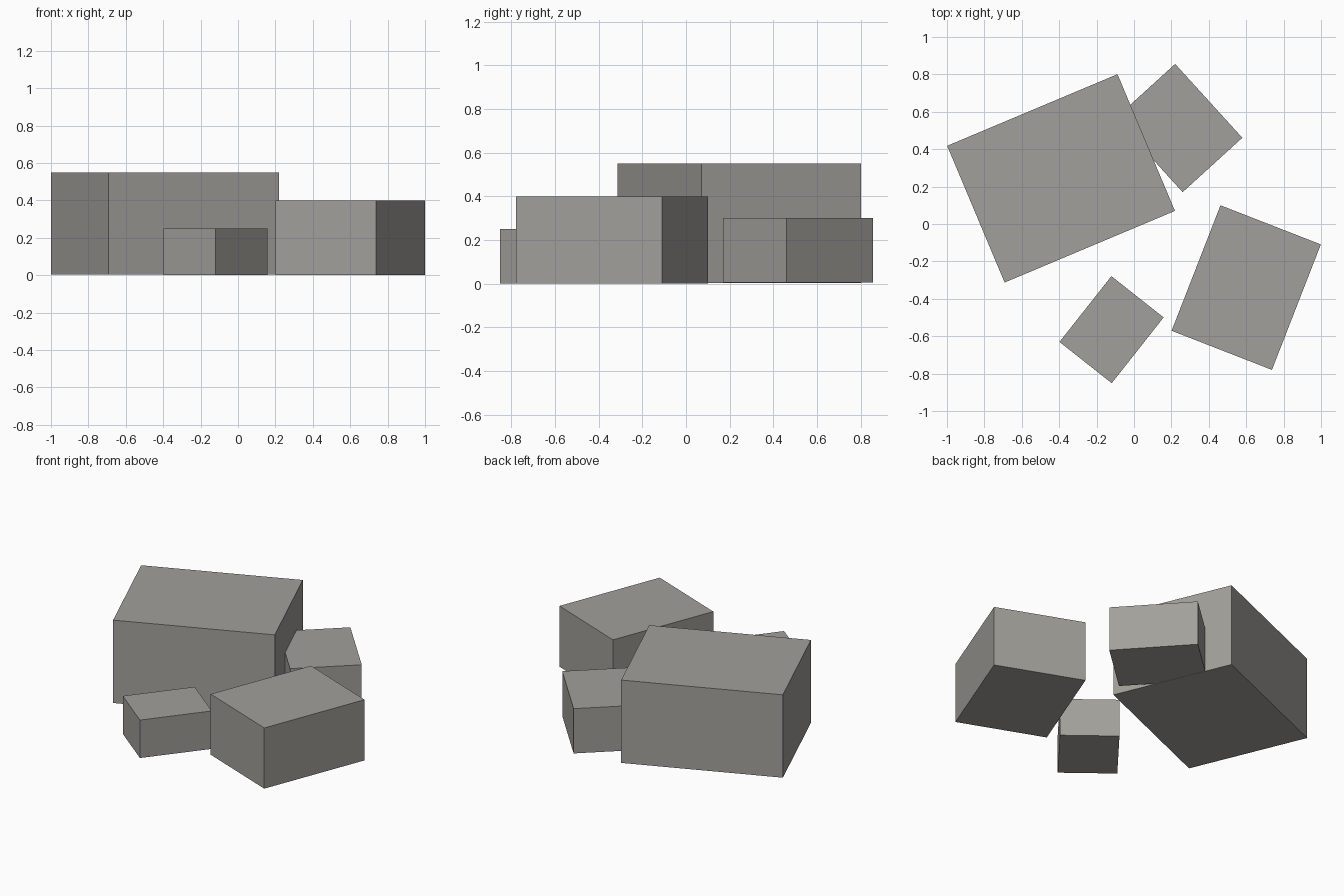
import bpy
import math

if "Cube" in bpy.data.objects:
    bpy.data.objects.remove(bpy.data.objects["Cube"])

# One flat warm grey for all blocks
grey = bpy.data.materials.new("warm_grey")
grey.diffuse_color = (0.36, 0.35, 0.325, 1.0)
grey.use_nodes = True
grey.node_tree.nodes["Principled BSDF"].inputs["Base Color"].default_value = grey.diffuse_color


def block(name, centre, size, angle, bottom, top):
    """Box turned about z, given by plan centre, plan size and height range."""
    bpy.ops.mesh.primitive_cube_add(
        size=1, location=(*centre, (bottom + top) / 2),
        rotation=(0, 0, math.radians(angle)))
    ob = bpy.context.object
    ob.name = name
    ob.scale = (*size, top - bottom)
    ob.data.materials.append(grey)
    return ob


# Four scattered blocks
block("large_block", (-0.39, 0.244), (0.988, 0.793), 22.8, 0.004, 0.55)
block("back_block", (0.24, 0.513), (0.534, 0.432), -47.7, 0.005, 0.30)
block("right_block", (0.60, -0.34), (0.576, 0.72), -21.3, 0.0, 0.40)
block("small_block", (-0.12, -0.565), (0.356, 0.448), -38.3, 0.0, 0.25)
